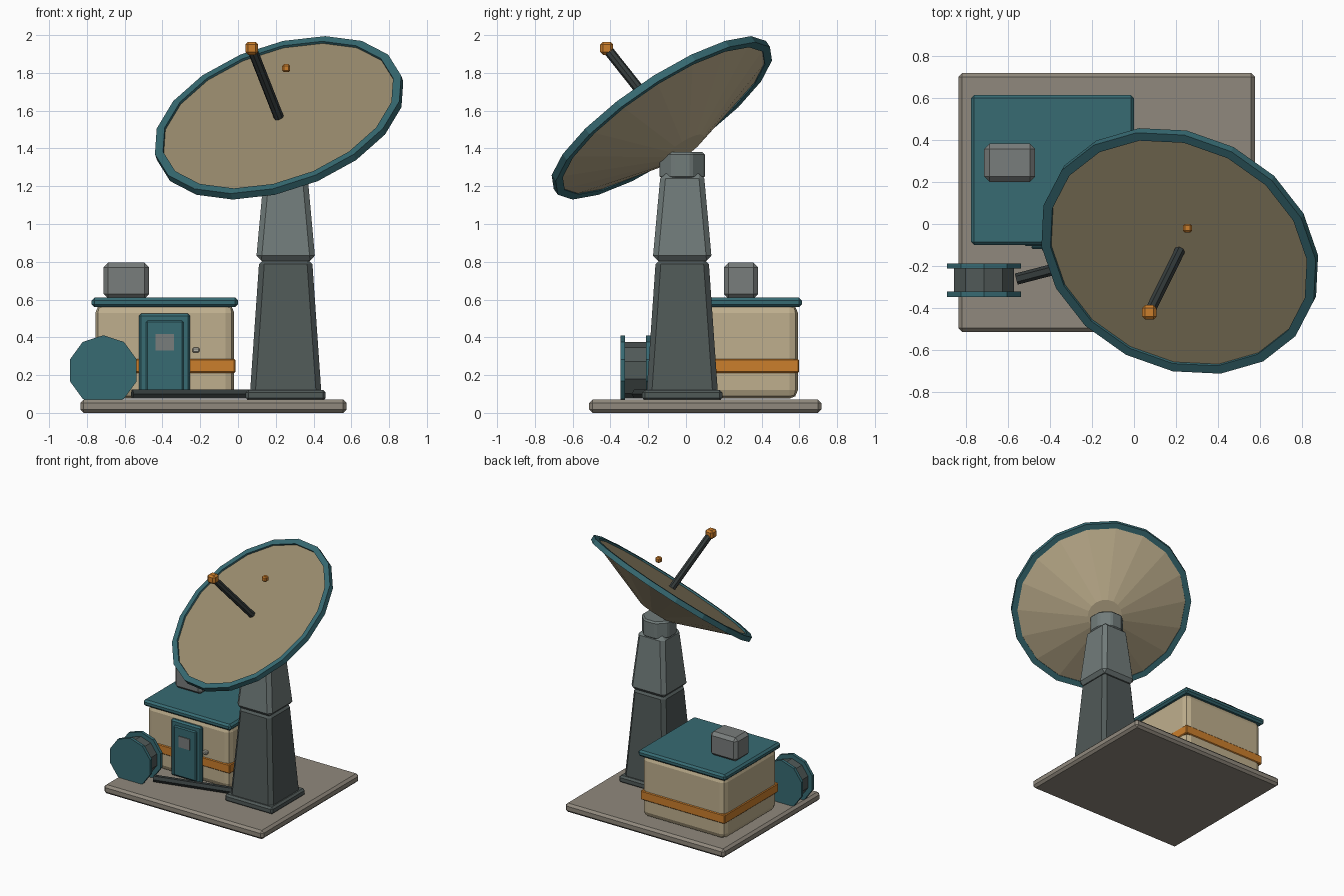
import bpy, bmesh, math
from mathutils import Matrix, Vector

old = bpy.data.objects.get("Cube")
if old:
    bpy.data.objects.remove(old, do_unlink=True)


def material(name, r, g, b):
    m = bpy.data.materials.new(name)
    m.use_nodes = True
    m.diffuse_color = (r, g, b, 1)
    m.node_tree.nodes["Principled BSDF"].inputs["Base Color"].default_value = (r, g, b, 1)
    return m


CREAM = material("cream", .52, .43, .27)
TAN = material("tan", .33, .27, .16)
TEAL = material("teal", .038, .145, .17)
ORANGE = material("orange", .60, .21, .025)
CONCRETE = material("concrete", .28, .25, .205)
DARK = material("dark_grey", .08, .10, .097)
MID = material("mid_grey", .165, .20, .195)
STEEL = material("steel", .19, .205, .20)
BLACK = material("charcoal", .036, .045, .045)
PALE = material("pale_metal", .45, .44, .38)


def finish(name, bm, mat, bevel=0, segments=1):
    bmesh.ops.recalc_face_normals(bm, faces=bm.faces)
    if bevel:
        bmesh.ops.bevel(bm, geom=list(bm.edges), offset=bevel, segments=segments,
                        profile=.5, affect='EDGES', clamp_overlap=True)
    mesh = bpy.data.meshes.new(name)
    bm.to_mesh(mesh)
    bm.free()
    mesh.materials.append(mat)
    ob = bpy.data.objects.new(name, mesh)
    bpy.context.collection.objects.link(ob)
    return ob


def box(name, mat, x, y, z, bevel=0, segments=1, taper=1):
    """Box from (low, high) ranges; taper shrinks its top."""
    bm = bmesh.new()
    bmesh.ops.create_cube(bm, size=1)
    for v in bm.verts:
        k = taper if v.co.z > 0 else 1
        v.co = [sum(r) / 2 + c * s * (r[1] - r[0])
                for r, c, s in zip((x, y, z), v.co, (k, k, 1))]
    return finish(name, bm, mat, bevel, segments)


def block(name, mat, centre, size, bevel):
    return box(name, mat, *[(c - size / 2, c + size / 2) for c in centre], bevel)


def lathe(name, mat, profile, sides, frame, phase=0, closed=False, bevel=0):
    """Spin (radius, height) points about the frame's z axis."""
    bm = bmesh.new()
    rings = []
    for r, h in profile:
        angles = [phase + math.tau * i / sides for i in range(sides)]
        rings.append([bm.verts.new(frame @ Vector((r * math.cos(a), r * math.sin(a), h)))
                      for a in angles])
    pairs = list(zip(rings, rings[1:]))
    if closed:
        pairs.append((rings[-1], rings[0]))
    else:
        bm.faces.new(rings[0])
        bm.faces.new(rings[-1])
    for a, b in pairs:
        for i in range(sides):
            j = (i + 1) % sides
            bm.faces.new((a[i], a[j], b[j], b[i]))
    return finish(name, bm, mat, bevel)


def axis_frame(origin, axis, up=(0, 0, 1)):
    """Frame with z along the axis and x as near to up as possible."""
    n = Vector(axis).normalized()
    u = Vector(up)
    u = (u - n * u.dot(n)).normalized()
    m = Matrix((u, n.cross(u), n)).transposed().to_4x4()
    return Matrix.Translation(origin) @ m


def rod(name, mat, a, b, r, sides):
    a, b = Vector(a), Vector(b)
    return lathe(name, mat, [(r, 0), (r, (b - a).length)], sides,
                 axis_frame(a, b - a), math.pi / sides)


# Ground slab
box("base_slab", CONCRETE, (-.835, .575), (-.513, .717), (0, .07), .018)

# Hut with stripe, roof and vent
box("hut_walls", CREAM, (-.755, -.02), (-.08, .592), (.075, .575), .045, 2)
box("hut_stripe", ORANGE, (-.761, -.014), (-.086, .598), (.212, .285), .006)
box("hut_roof", TEAL, (-.775, 0), (-.1, .613), (.56, .61), .015)
box("roof_vent", STEEL, (-.712, -.47), (.2, .382), (.605, .795), .025)

# Door
box("door_frame", TEAL, (-.525, -.253), (-.105, -.07), (.075, .525), .012)
box("door_panel", TEAL, (-.488, -.288), (-.12, -.1), (.09, .488), .008)
box("door_window", STEEL, (-.437, -.34), (-.126, -.118), (.33, .417))
box("door_handle", PALE, (-.242, -.203), (-.11, -.075), (.32, .345), .006)

# Cable reel and cable
reel = axis_frame((-.713, -.267, .225), (0, 1, 0))
lathe("reel_drum", DARK, [(.15, -.07), (.15, .07)], 10, reel)
for side, h in (("front", -.067), ("back", .067)):
    lathe("reel_flange_" + side, TEAL, [(.186, h - .012), (.186, h + .012)], 10, reel)
rod("cable", BLACK, (-.56, -.262, .1), (.12, -.085, .1), .027, 6)

# Mast
MX, MY = .2525, -.02


def mast_part(name, mat, half, z, bevel, taper=1):
    box(name, mat, (MX - half, MX + half), (MY - half, MY + half), z, bevel, 1, taper)


mast_part("mast_foot", DARK, .212, (.065, .122), .014)
mast_part("mast_lower", DARK, .19, (.09, .815), .028, .735)
mast_part("mast_upper", MID, .157, (.805, 1.268), .028, .73)
lathe("mast_hub", MID, [(.13, 1.24), (.13, 1.38)], 8,
      Matrix.Translation((MX, MY, 0)), math.pi / 8, bevel=.012)

# Dish
centre = Vector((.2175, -.128, 1.562))
dish = axis_frame(centre, (-.28, -.54, .794))
lathe("dish_back", CREAM, [(.13, -.21), (.645, -.012), (.645, 0)], 18, dish)
lathe("dish_face", TAN, [(.65, 0), (.65, .006)], 18, dish)
lathe("dish_rim", TEAL, [(.64, -.02), (.685, -.02), (.685, .02), (.64, .02)],
      18, dish, closed=True)

# Feed arm and receivers
feed = Vector((.073, -.42, 1.93))
rod("feed_arm", BLACK, centre, feed, .027, 8)
block("feed_receiver", ORANGE, feed, .068, .014)
block("small_receiver", ORANGE, (.255, -.02, 1.825), .042, .009)
